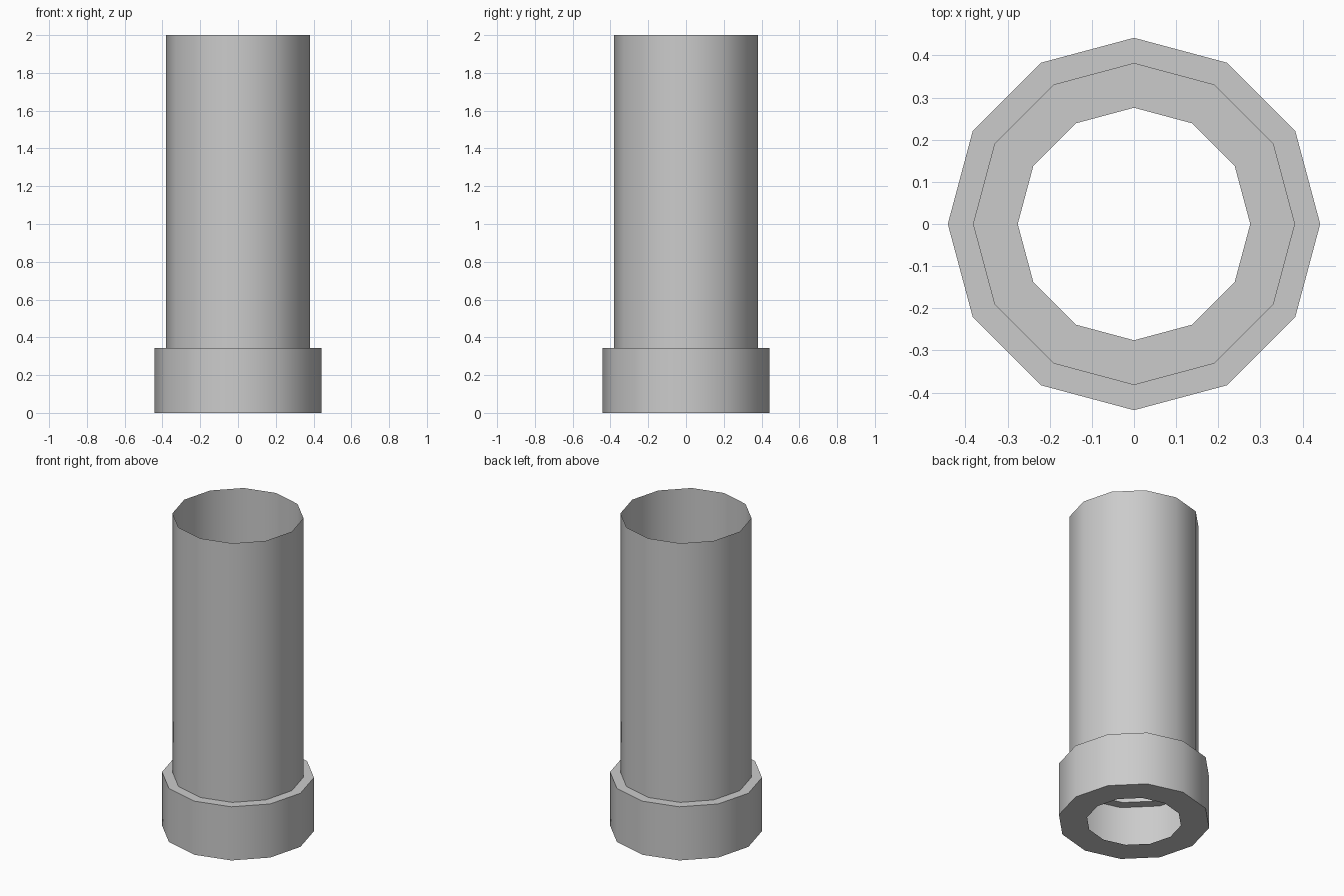
import bpy, bmesh, math

if "Cube" in bpy.data.objects:
    bpy.data.objects.remove(bpy.data.objects["Cube"])

SIDES = 12
# Thin-shell profile (radius, height): bottom lip, collar wall, ledge, tube wall
PROFILE = [(0.276, 0.0), (0.442, 0.0), (0.442, 0.343), (0.381, 0.343), (0.381, 2.0)]


def lathe(name, profile, sides):
    bm = bmesh.new()
    rings = []
    for r, z in profile:
        rings.append([bm.verts.new((r * math.cos(2 * math.pi * i / sides),
                                    r * math.sin(2 * math.pi * i / sides), z))
                      for i in range(sides)])
    for low, high in zip(rings, rings[1:]):
        for i in range(sides):
            j = (i + 1) % sides
            bm.faces.new((low[i], low[j], high[j], high[i]))
    mesh = bpy.data.meshes.new(name)
    bm.to_mesh(mesh)
    bm.free()
    obj = bpy.data.objects.new(name, mesh)
    bpy.context.collection.objects.link(obj)
    return obj


# Open pipe with a wider collar at its foot
pipe = lathe("collared_pipe", PROFILE, SIDES)
bpy.context.view_layer.objects.active = pipe
pipe.select_set(True)
bpy.ops.object.shade_smooth_by_angle(angle=math.radians(40))
